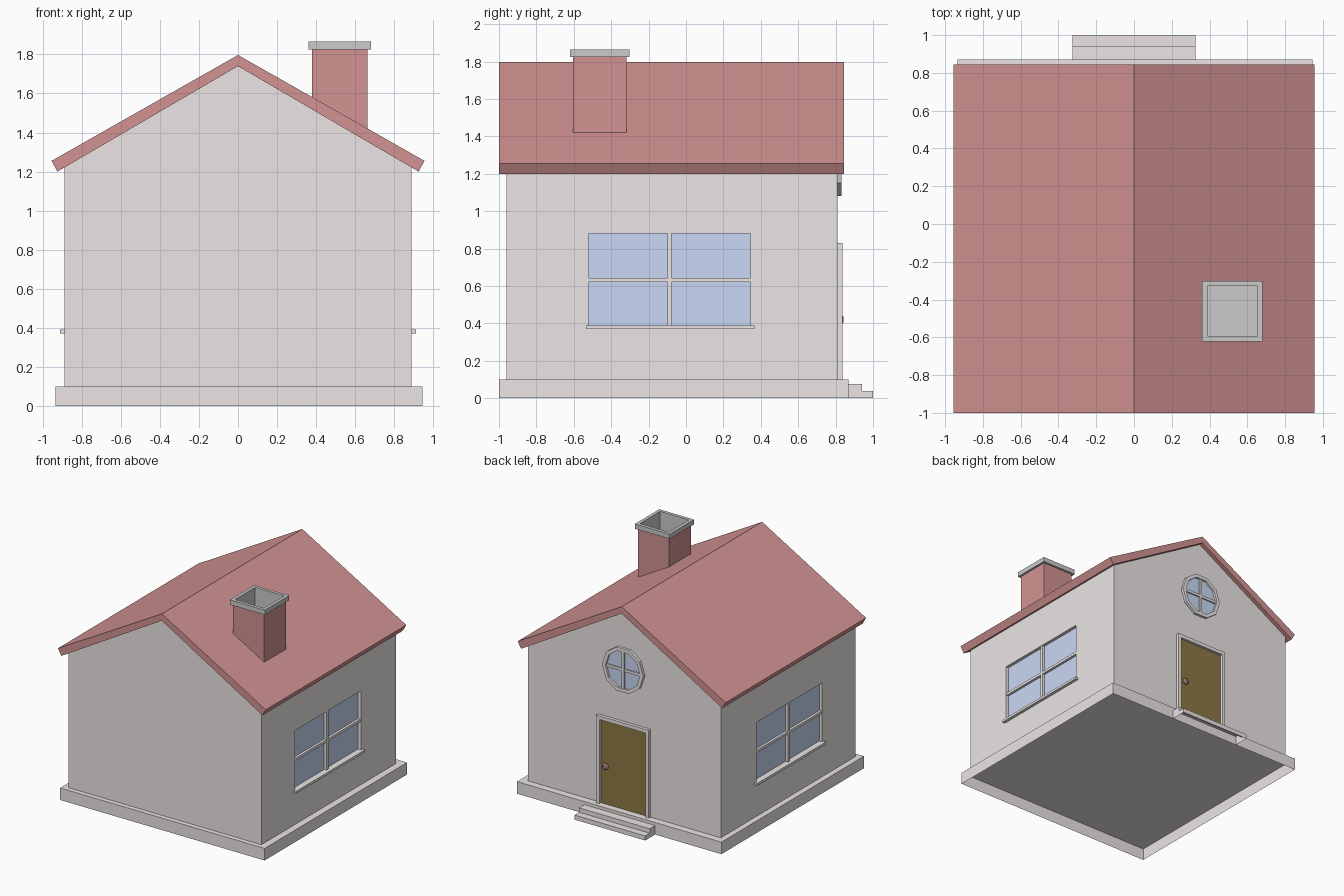
import bpy, bmesh, math
from mathutils import Matrix, Vector

if "Cube" in bpy.data.objects:
    bpy.data.objects.remove(bpy.data.objects["Cube"])


def material(name, rgb):
    m = bpy.data.materials.new(name)
    m.diffuse_color = (*rgb, 1)
    m.use_nodes = True
    m.node_tree.nodes["Principled BSDF"].inputs["Base Color"].default_value = m.diffuse_color
    return m


PLASTER = material("plaster", (0.84, 0.79, 0.785))
RED = material("red_tile", (0.65, 0.29, 0.29))
GLASS = material("glass", (0.59, 0.69, 0.91))
WOOD = material("dark_wood", (0.27, 0.19, 0.06))
COPPER = material("copper", (0.55, 0.27, 0.25))


def finish(name, bm, mat):
    bmesh.ops.recalc_face_normals(bm, faces=bm.faces)
    me = bpy.data.meshes.new(name)
    bm.to_mesh(me)
    bm.free()
    ob = bpy.data.objects.new(name, me)
    bpy.context.collection.objects.link(ob)
    if mat:
        me.materials.append(mat)
    return ob


def prism(name, pts, vec, mat=None, open_bottom=False):
    """Extrude a flat outline along vec."""
    bm = bmesh.new()
    face = bm.faces.new([bm.verts.new(p) for p in pts])
    ext = bmesh.ops.extrude_face_region(bm, geom=[face], use_keep_orig=True)
    moved = [v for v in ext["geom"] if isinstance(v, bmesh.types.BMVert)]
    bmesh.ops.translate(bm, verts=moved, vec=Vector(vec))
    bmesh.ops.recalc_face_normals(bm, faces=bm.faces)
    if open_bottom:
        under = [f for f in bm.faces if f.normal.z < -0.9]
        bmesh.ops.delete(bm, geom=under, context="FACES_ONLY")
    return finish(name, bm, mat)


def box(name, x, y, z, mat=None, open_bottom=False):
    pts = [(x[0], y[0], z[0]), (x[1], y[0], z[0]), (x[1], y[1], z[0]), (x[0], y[1], z[0])]
    return prism(name, pts, (0, 0, z[1] - z[0]), mat, open_bottom)


def lathe(name, sides, profile, matrix, mat=None, phase=0.0, cap=False, closed=False):
    """Turn a (radius, height) profile around z with few sides."""
    bm = bmesh.new()
    angles = [phase + 2 * math.pi * i / sides for i in range(sides)]
    rings = [[bm.verts.new((r * math.cos(a), r * math.sin(a), h)) for a in angles]
             for r, h in profile]
    pairs = list(zip(rings, rings[1:]))
    if closed:
        pairs.append((rings[-1], rings[0]))
    for low, high in pairs:
        for i in range(sides):
            j = (i + 1) % sides
            bm.faces.new((low[i], low[j], high[j], high[i]))
    if cap:
        bm.faces.new(rings[-1])
    bm.transform(matrix)
    return finish(name, bm, mat)


WX, BACK = 0.8875, 0.81            # side wall and back wall planes
WY0, WY1, WZ0, WZ1 = -0.52, 0.345, 0.39, 0.88  # side window opening
DEPTH = 0.03

# plinth, hollow underneath
box("plinth", (-0.935, 0.945), (-1.0, 0.87), (0, 0.1), PLASTER, open_bottom=True)

# walls with gables
eave = 1.75 - WX * 0.584
walls = prism("walls", [(-WX, -0.96, 0.1), (WX, -0.96, 0.1), (WX, -0.96, eave),
                        (0, -0.96, 1.75), (-WX, -0.96, eave)],
              (0, BACK + 0.96, 0), PLASTER)

# roof slab
prism("roof", [(-0.955, -1, 1.255), (0, -1, 1.797), (0.955, -1, 1.255),
               (0.925, -1, 1.2), (0, -1, 1.74), (-0.925, -1, 1.2)],
      (0, 1.845, 0), RED)

# side windows: recess, glass, glazing bars, sill
for side, s in (("right", 1), ("left", -1)):
    def span(inner, outer):
        return sorted((s * (WX + inner), s * (WX + outer)))

    cutter = box(side + "_window_cutter", span(-DEPTH, 0.1), (WY0, WY1), (WZ0, WZ1), PLASTER)
    cutter.hide_render = True
    mod = walls.modifiers.new("opening", "BOOLEAN")
    mod.operation, mod.solver, mod.object = "DIFFERENCE", "EXACT", cutter
    bpy.context.view_layer.objects.active = walls
    bpy.ops.object.modifier_apply(modifier=mod.name)
    bpy.data.objects.remove(cutter)

    box(side + "_window_glass", span(-DEPTH - 0.01, -DEPTH + 0.004), (WY0, WY1), (WZ0, WZ1), GLASS)
    mid = (WY0 + WY1) / 2
    box(side + "_window_upright_bar", span(-DEPTH, -0.003), (mid - 0.011, mid + 0.011), (WZ0, WZ1), PLASTER)
    box(side + "_window_cross_bar", span(-DEPTH, -0.005), (WY0, WY1), (0.621, 0.643), PLASTER)
    box(side + "_window_sill", span(-DEPTH, 0.025), (-0.535, 0.365), (0.37, 0.39), PLASTER)

# door, frame and knob on the back wall
a, b, top = 0.242, 0.212, 0.83
prism("door_frame", [(-a, BACK, 0.1), (-a, BACK, top), (a, BACK, top), (a, BACK, 0.1),
                     (b, BACK, 0.1), (b, BACK, top - 0.03), (-b, BACK, top - 0.03), (-b, BACK, 0.1)],
      (0, 0.026, 0), PLASTER)
box("door", (-b, b), (BACK - 0.01, BACK + 0.004), (0.1, top - 0.03), WOOD)
to_back = Matrix.Rotation(-math.pi / 2, 4, "X")   # turns +z towards the back
lathe("door_knob", 8, [(0.016, 0), (0.027, 0.012), (0.027, 0.024), (0.016, 0.032)],
      Matrix.Translation((0.16, BACK, 0.42)) @ to_back, COPPER, math.pi / 8, cap=True)

# ten-sided gable window
RZ = 1.262
place = Matrix.Translation((0, BACK, RZ)) @ to_back
lathe("round_window_frame", 10, [(0.19, -0.005), (0.19, 0.022), (0.16, 0.022), (0.16, -0.005)],
      place, PLASTER, closed=True)
lathe("round_window_glass", 10, [(0.165, -0.005), (0.165, 0.004)], place, GLASS, cap=True)
box("round_window_upright_bar", (-0.011, 0.011), (BACK, BACK + 0.018), (RZ - 0.153, RZ + 0.153), PLASTER)
box("round_window_cross_bar", (-0.158, 0.158), (BACK, BACK + 0.016), (RZ - 0.011, RZ + 0.011), PLASTER)

# door steps, hollow underneath
prism("steps", [(-0.325, 0.87, 0), (-0.325, 1.0, 0), (-0.325, 1.0, 0.038), (-0.325, 0.94, 0.038),
                (-0.325, 0.94, 0.075), (-0.325, 0.87, 0.075)],
      (0.65, 0, 0), PLASTER, open_bottom=True)

# chimney shaft and hollow cap, both four-sided
q = math.sqrt(2)
spot = Matrix.Translation((0.521, -0.461, 0))
lathe("chimney", 4, [(0.1425 * q, 1.35), (0.1425 * q, 1.826)], spot, RED, math.pi / 4)
lathe("chimney_cap", 4, [(0.138 * q, 1.825), (0.16 * q, 1.825), (0.16 * q, 1.865),
                         (0.133 * q, 1.865), (0.133 * q, 1.6)],
      spot, None, math.pi / 4, cap=True)
